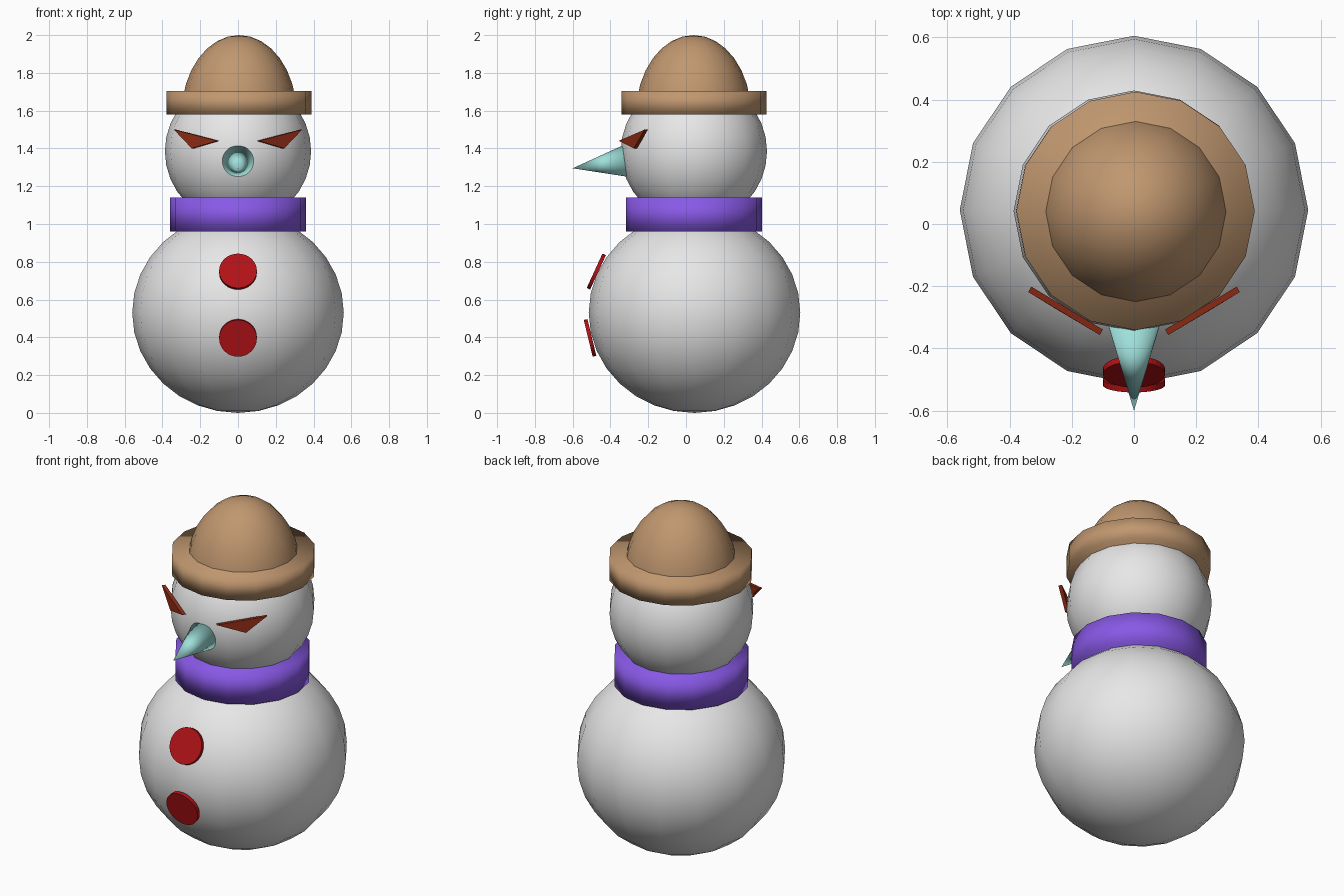
import bpy
from mathutils import Vector

cube = bpy.data.objects.get("Cube")
if cube:
    bpy.data.objects.remove(cube, do_unlink=True)


def material(name, rgb):
    mat = bpy.data.materials.new(name)
    mat.use_nodes = True
    mat.diffuse_color = (*rgb, 1)
    mat.node_tree.nodes["Principled BSDF"].inputs["Base Color"].default_value = (*rgb, 1)
    return mat


SNOW = material("snow white", (0.8, 0.8, 0.8))
FELT = material("felt brown", (0.53, 0.31, 0.16))
WOOL = material("wool purple", (0.25, 0.1, 0.8))
BUTTON = material("button red", (0.45, 0.006, 0.008))
EYE = material("eye rust", (0.27, 0.025, 0.007))
ICE = material("ice blue", (0.35, 0.75, 0.71))


def finish(name, mat, smooth=True):
    ob = bpy.context.object
    ob.name = ob.data.name = name
    ob.data.materials.append(mat)
    if smooth:
        bpy.ops.object.shade_smooth()
    return ob


def ball(name, mat, centre, radius, height):
    bpy.ops.mesh.primitive_uv_sphere_add(segments=16, ring_count=16, radius=1, location=centre)
    bpy.context.object.scale = (radius, radius, height)
    return finish(name, mat)


def band(name, mat, x, radius, low, high):
    bpy.ops.mesh.primitive_cylinder_add(vertices=16, radius=radius, depth=high - low,
                                        location=(x, 0.042, (low + high) / 2))
    return finish(name, mat)


# Snow body and head
ball("body", SNOW, (0, 0.045, 0.53), 0.56, 0.53)
ball("head", SNOW, (0, 0.042, 1.385), 0.387, 0.385)

# Scarf and hat
band("scarf", WOOL, 0, 0.36, 0.96, 1.14)
band("hat_brim", FELT, 0.005, 0.383, 1.58, 1.705)
ball("hat_crown", FELT, (0.006, 0.04, 1.58), 0.305, 0.42)

# Pointed nose
tip, base = Vector((0, -0.6, 1.295)), Vector((0, -0.325, 1.333))
axis = tip - base
bpy.ops.mesh.primitive_cone_add(vertices=32, radius1=0.083, depth=axis.length,
                                location=(tip + base) / 2,
                                rotation=axis.to_track_quat("Z", "Y").to_euler())
finish("nose", ICE)

# Buttons tilted to follow the belly
for name, centre, normal in (("upper_button", (0, -0.475, 0.748), (0, -0.175, 0.08)),
                             ("lower_button", (0, -0.508, 0.397), (0, -0.185, -0.045))):
    bpy.ops.mesh.primitive_cylinder_add(vertices=32, radius=0.1, depth=0.02, location=centre,
                                        rotation=Vector(normal).to_track_quat("Z", "Y").to_euler())
    finish(name, BUTTON, smooth=False)

# Slanted triangular eyes, each a thin prism
for name, side in (("left_eye", 1), ("right_eye", -1)):
    corners = [Vector((side * x, y, z)) for x, y, z in
               ((0.335, -0.21, 1.5), (0.24, -0.268, 1.4), (0.105, -0.348, 1.44))]
    half = (corners[1] - corners[0]).cross(corners[2] - corners[0]).normalized() * 0.01
    verts = [c + half for c in corners] + [c - half for c in corners]
    walls = [(i, i + 3, (i + 1) % 3 + 3, (i + 1) % 3) for i in range(3)]
    mesh = bpy.data.meshes.new(name)
    mesh.from_pydata(verts, [], [(0, 1, 2), (5, 4, 3)] + walls)
    mesh.materials.append(EYE)
    bpy.context.collection.objects.link(bpy.data.objects.new(name, mesh))
